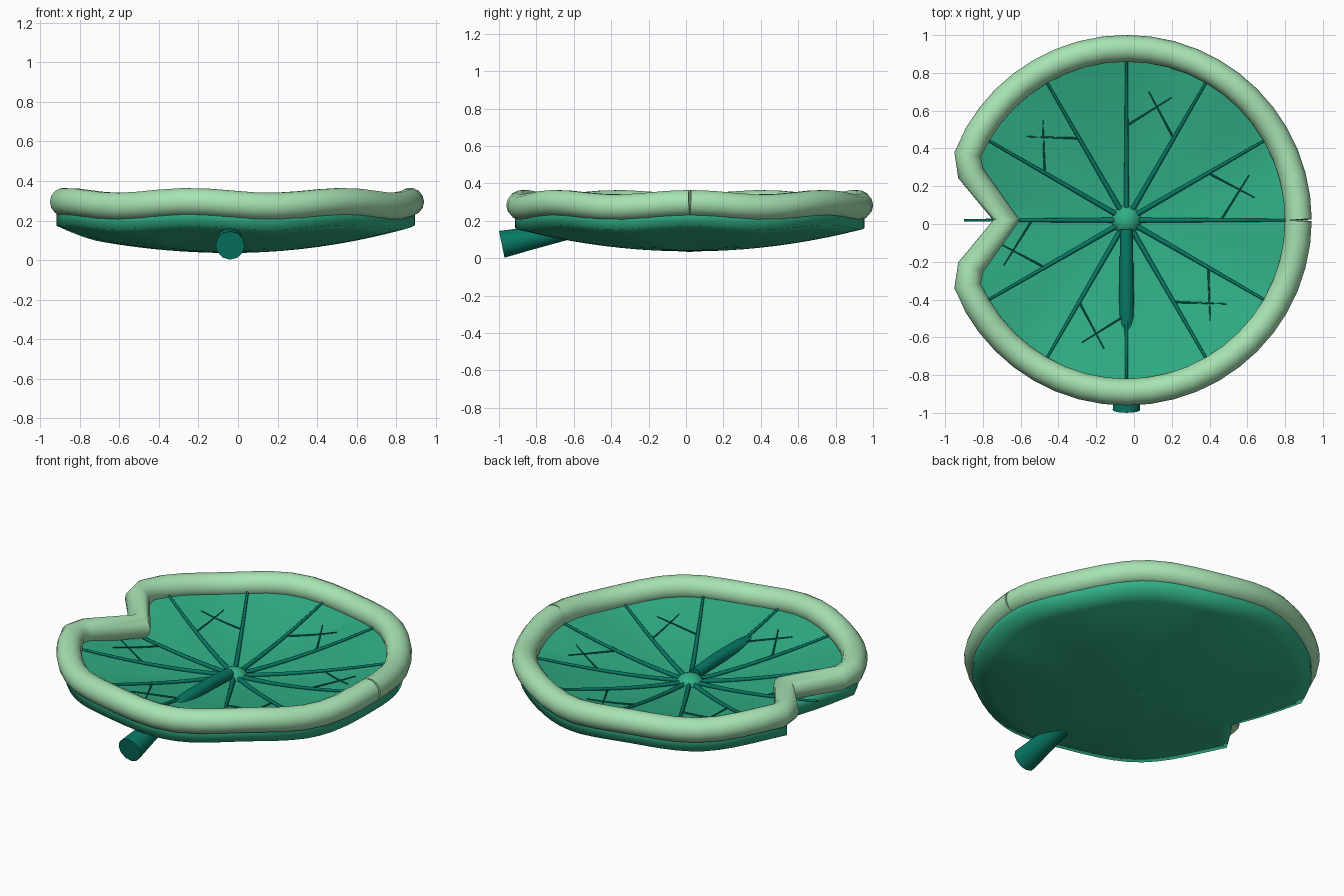
import bpy
import bmesh
from math import cos, sin, radians, hypot, atan2, pi

CX, CY = -0.04, 0.02      # middle of the leaf
R = 0.935                 # leaf radius
NOTCH = radians(160)      # angle where the notch starts
APEX = 0.65               # notch depth, measured from the middle

cube = bpy.data.objects.get("Cube")
if cube:
    bpy.data.objects.remove(cube, do_unlink=True)


def material(name, rgb):
    m = bpy.data.materials.new(name)
    m.use_nodes = True
    col = (*rgb, 1)
    m.diffuse_color = col
    bsdf = m.node_tree.nodes["Principled BSDF"]
    bsdf.inputs["Base Color"].default_value = col
    bsdf.inputs["Roughness"].default_value = 0.8
    return m


LEAF = material("leaf green", (0.03, 0.43, 0.24))
RIM = material("pale rim green", (0.39, 0.77, 0.45))
VEIN = material("dark vein green", (0.002, 0.19, 0.13))


def finish(obj, mat, angle=50):
    obj.data.materials.clear()
    obj.data.materials.append(mat)
    bpy.ops.object.select_all(action='DESELECT')
    obj.select_set(True)
    bpy.context.view_layer.objects.active = obj
    bpy.ops.object.shade_smooth_by_angle(angle=radians(angle))


def wave(x, y):
    return 0.012 * cos(7 * atan2(y, x))


def top_z(x, y):
    t = hypot(x, y) / R
    return 0.14 + 0.135 * t ** 1.6 + wave(x, y) * t * t


def bottom_z(x, y):
    t = hypot(x, y) / R
    return 0.036 + 0.129 * t * t + wave(x, y) * t * t


def tube(name, points, radii, depth, mat, res=4):
    """Round tube through leaf-centred points, closed by flat caps."""
    cu = bpy.data.curves.new(name, 'CURVE')
    cu.dimensions = '3D'
    cu.bevel_depth = depth
    cu.bevel_resolution = res
    cu.use_fill_caps = True
    sp = cu.splines.new('POLY')
    sp.points.add(len(points) - 1)
    for p, (x, y, z), r in zip(sp.points, points, radii):
        p.co = (x + CX, y + CY, z, 1)
        p.radius = r
    obj = bpy.data.objects.new(name, cu)
    bpy.context.collection.objects.link(obj)
    bpy.ops.object.select_all(action='DESELECT')
    obj.select_set(True)
    bpy.context.view_layer.objects.active = obj
    bpy.ops.object.convert(target='MESH')
    finish(bpy.context.view_layer.objects.active, mat)


# Leaf: shallow bowl with a V notch and a thick edge
def edge_radius(a):
    """Distance from the middle to the leaf edge at angle a."""
    a = abs((a + pi) % (2 * pi) - pi)
    if a <= NOTCH + 1e-6:
        return R
    dx, dy = R * cos(NOTCH) + APEX, R * sin(NOTCH)
    # ray from the middle meets the line from apex to corner
    return -APEX * dy / (cos(a) * dy - sin(a) * dx)


def build_leaf():
    cols, rings = 72, 10
    bm = bmesh.new()
    edges = []
    for height in (top_z, bottom_z):
        centre = bm.verts.new((CX, CY, height(0, 0)))
        loops = []
        for i in range(1, rings + 1):
            loop = []
            for c in range(cols):
                a = 2 * pi * c / cols
                r = edge_radius(a) * i / rings
                x, y = r * cos(a), r * sin(a)
                loop.append(bm.verts.new((x + CX, y + CY, height(x, y))))
            loops.append(loop)
        edges.append(loops[-1])
        for c in range(cols):
            d = (c + 1) % cols
            bm.faces.new((centre, loops[0][c], loops[0][d]))
            for lo, hi in zip(loops, loops[1:]):
                bm.faces.new((lo[c], hi[c], hi[d], lo[d]))
    up, down = edges
    for c in range(cols):
        d = (c + 1) % cols
        bm.faces.new((up[c], down[c], down[d], up[d]))
    bmesh.ops.recalc_face_normals(bm, faces=bm.faces)
    me = bpy.data.meshes.new("leaf")
    bm.to_mesh(me)
    bm.free()
    obj = bpy.data.objects.new("leaf", me)
    bpy.context.collection.objects.link(obj)
    finish(obj, LEAF, 130)


build_leaf()

# Rim: open wavy tube that follows the edge and dips into the notch
half = [(0.91 * cos(radians(7.5 * i)), 0.91 * sin(radians(7.5 * i))) for i in range(22)]
half[0] = (0.91, 0.001)
half.append((-0.825, 0.25))
path = half + [(-0.635, 0)] + [(x, -y) for x, y in reversed(half)]
tube("rim", [(x, y, 0.283 + wave(x, y)) for x, y in path], [1] * len(path), 0.071, RIM, 5)


# Veins and their slanted side branches
def on_leaf(x, y, lift):
    return x, y, top_z(x, y) + lift


for k in range(12):
    a = radians(30 * k)
    pts = [on_leaf(r * cos(a), r * sin(a), 0.006) for r in [0.05 + 0.09 * i for i in range(10)]]
    tube(f"vein_{k + 1}", pts, [1.15 - 0.065 * i for i in range(10)], 0.012, VEIN, 2)
    b = a + radians(58 if k % 2 == 0 else -58)
    pts = [on_leaf(0.5 * cos(a) + s * cos(b), 0.5 * sin(a) + s * sin(b), 0.003)
           for s in [0.056 * i for i in range(6)]]
    tube(f"branch_{k + 1}", pts, [1 - 0.1 * i for i in range(6)], 0.0055, VEIN, 1)

# Hub: slightly flattened ball through the middle
bpy.ops.mesh.primitive_uv_sphere_add(segments=24, ring_count=12, radius=0.085,
                                     location=(CX, CY, 0.112))
hub = bpy.context.object
hub.name = "hub"
hub.scale.z = 0.94
finish(hub, LEAF)

# Stem: tapers inward and rises through the leaf to the hub
stem = [(0, -1.005, 0.074), (0, -0.84, 0.108), (0, -0.66, 0.145), (0, -0.57, 0.163),
        (0, -0.47, 0.176), (0, -0.25, 0.182), (0, -0.05, 0.172)]
tube("stem", stem, [1, 0.82, 0.66, 0.59, 0.55, 0.5, 0.45], 0.073, VEIN, 4)
